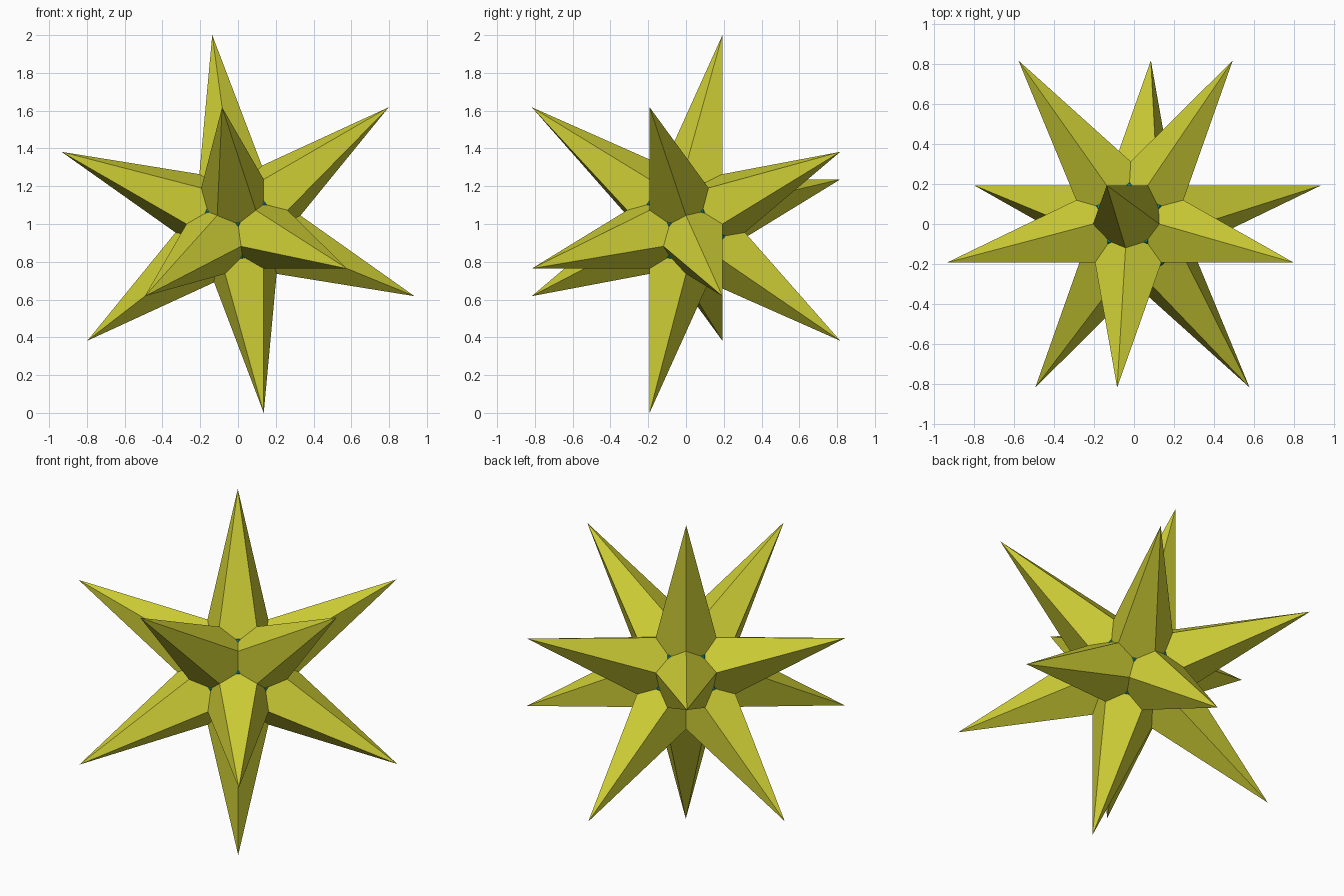
import bpy, bmesh, math
from itertools import combinations
from mathutils import Vector

cube = bpy.data.objects.get("Cube")
if cube:
    bpy.data.objects.remove(cube, do_unlink=True)

CENTRE = Vector((0, 0, 1))
TIP_R = 1.0274                 # spike tips
RIDGE_R = TIP_R * 0.325        # where ridges of neighbouring spikes meet
VALLEY_R = TIP_R * 0.2517      # where three spikes meet
CORE_R = 0.272                 # corners of the inner core


def material(name, colour):
    m = bpy.data.materials.new(name)
    m.use_nodes = True
    m.diffuse_color = colour
    m.node_tree.nodes["Principled BSDF"].inputs["Base Color"].default_value = colour
    return m


def finish(bm, name, mat):
    bmesh.ops.recalc_face_normals(bm, faces=bm.faces[:])
    mesh = bpy.data.meshes.new(name)
    bm.to_mesh(mesh)
    bm.free()
    mesh.materials.append(mat)
    ob = bpy.data.objects.new(name, mesh)
    ob.location = CENTRE
    bpy.context.collection.objects.link(ob)
    return ob


# Twelve spike directions: four rings of three around the y axis
turn = math.acos(0.25) / 2
tips = []
for y, offset in ((-0.7947, 60), (-0.1876, 0), (0.1876, 60), (0.7947, 0)):
    for k in range(3):
        a = turn + math.radians(offset + 120 * k)
        r = math.sqrt(1 - y * y)
        tips.append(Vector((r * math.cos(a), y, r * math.sin(a))))


def near(a, b):
    return tips[a].dot(tips[b]) > 0.4


pairs = [p for p in combinations(range(12), 2) if near(*p)]
triples = [t for t in combinations(range(12), 3)
           if all(near(a, b) for a, b in combinations(t, 2))]

# Spiked star: each trio of spikes shares a valley point and three kite faces
bm = bmesh.new()
tip_v = [bm.verts.new(t * TIP_R) for t in tips]
ridge_v = {frozenset(p): bm.verts.new((tips[p[0]] + tips[p[1]]).normalized() * RIDGE_R)
           for p in pairs}
valleys = []
for t in triples:
    d = sum((tips[i] for i in t), Vector()).normalized()
    valleys.append(d)
    v = bm.verts.new(d * VALLEY_R)
    for i in t:
        j, k = [n for n in t if n != i]
        bm.faces.new((tip_v[i], ridge_v[frozenset((i, j))], v, ridge_v[frozenset((i, k))]))
finish(bm, "spiked_star", material("olive yellow", (0.61, 0.61, 0.036, 1)))

# Twelve-sided core whose corners just show in the valleys
bm = bmesh.new()
for d in valleys:
    bm.verts.new(d * CORE_R)
bmesh.ops.convex_hull(bm, input=bm.verts[:])
bmesh.ops.dissolve_limit(bm, angle_limit=0.05, verts=bm.verts[:], edges=bm.edges[:])
finish(bm, "inner_core", material("teal", (0.01, 0.3, 0.28, 1)))
